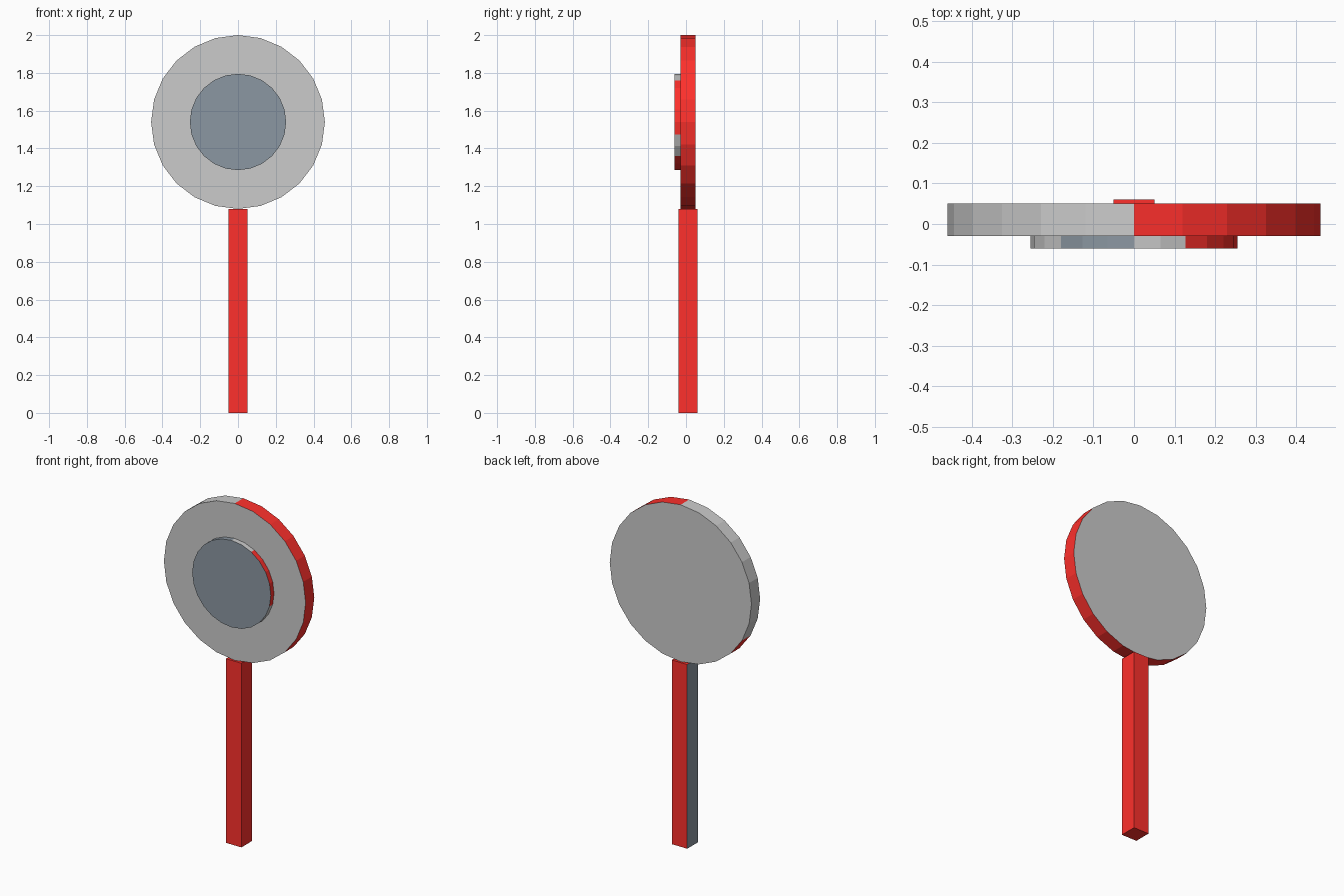
import bpy, bmesh
from math import sin, cos, tau

if "Cube" in bpy.data.objects:
    bpy.data.objects.remove(bpy.data.objects["Cube"])

def material(name, rgb):
    m = bpy.data.materials.new(name)
    m.diffuse_color = (*rgb, 1)
    m.use_nodes = True
    m.node_tree.nodes["Principled BSDF"].inputs["Base Color"].default_value = m.diffuse_color
    return m

GREY = material("light_grey", (0.8, 0.8, 0.8))
RED = material("red", (1.0, 0.03, 0.025))
SLATE = material("slate", (0.26, 0.31, 0.36))
MATS = [GREY, RED, SLATE]

def finish(name, bm):
    bmesh.ops.recalc_face_normals(bm, faces=bm.faces)
    me = bpy.data.meshes.new(name)
    bm.to_mesh(me)
    bm.free()
    for m in MATS:
        me.materials.append(m)
    ob = bpy.data.objects.new(name, me)
    bpy.context.collection.objects.link(ob)
    return ob

def disc(name, radius, y0, y1, face_mat, rim, z=1.54, n=24):
    """Disc facing -y; rim holds one material index per side, clockwise from the top."""
    bm = bmesh.new()
    ring = [[bm.verts.new((radius * sin(tau * i / n), y, z + radius * cos(tau * i / n)))
             for i in range(n)] for y in (y0, y1)]
    for r in ring:
        bm.faces.new(r).material_index = face_mat
    for i in range(n):
        j = (i + 1) % n
        f = bm.faces.new((ring[0][i], ring[0][j], ring[1][j], ring[1][i]))
        f.material_index = rim[i]
    return finish(name, bm)

# Square pole, red with a slate left side
bm = bmesh.new()
bmesh.ops.create_cube(bm, size=1)
bmesh.ops.scale(bm, vec=(0.1, 0.1, 1.08), verts=bm.verts)
bmesh.ops.translate(bm, vec=(0, 0.01, 0.54), verts=bm.verts)
for f in bm.faces:
    f.material_index = 2 if f.calc_center_median().x < -0.04 else 1
finish("pole", bm)

# Large sign plate, rim part red and part grey
disc("sign_plate", 0.46, -0.03, 0.05, 0, [1] * 16 + [0] * 8)

# Raised centre with a patchwork rim
disc("centre_disc", 0.255, -0.06, -0.03, 2,
     [0] * 2 + [1] * 5 + [0] * 2 + [1] * 3 + [0] * 9 + [2] * 3)
